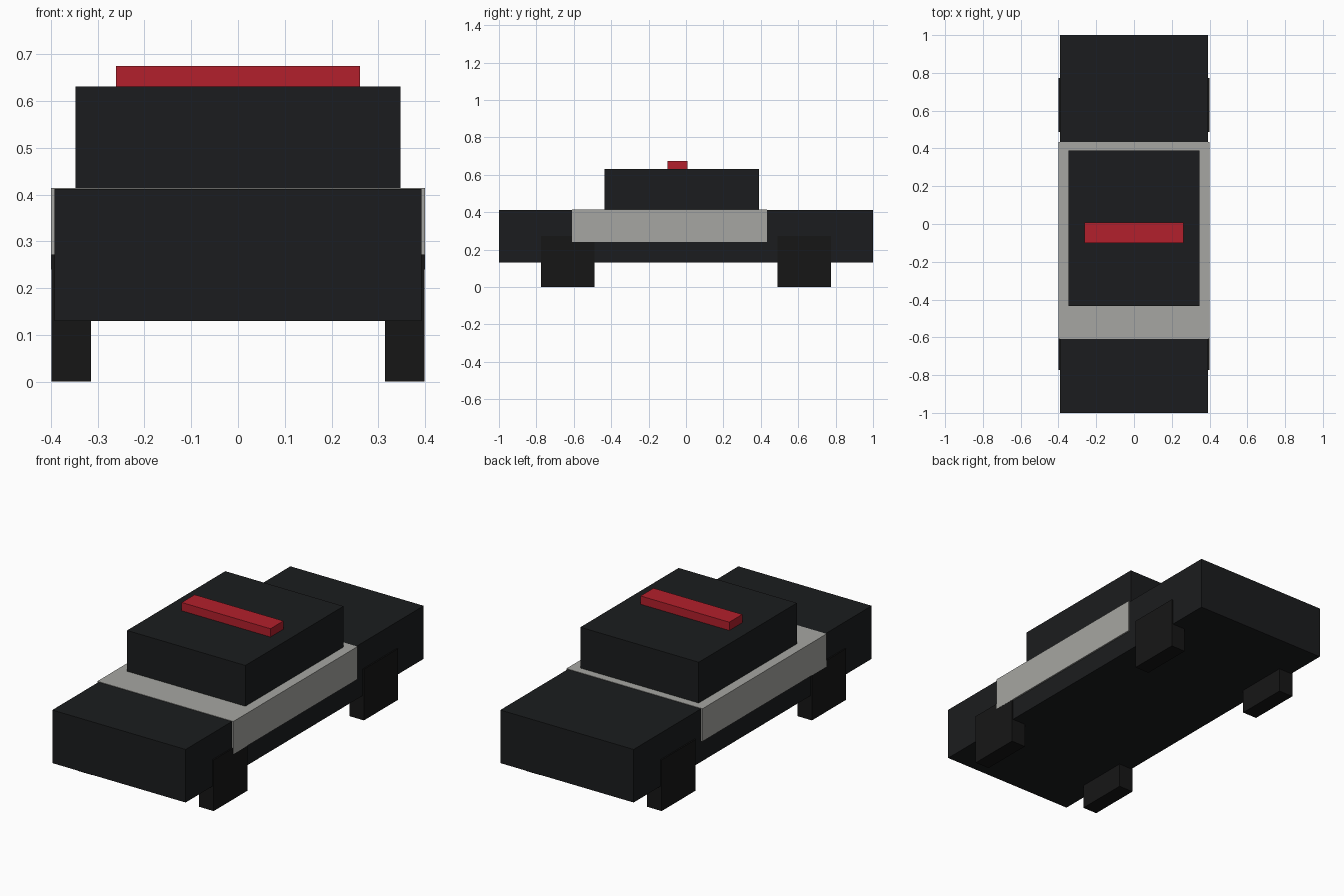
import bpy

if "Cube" in bpy.data.objects:
    bpy.data.objects.remove(bpy.data.objects["Cube"])


def material(name, rgb):
    m = bpy.data.materials.new(name)
    m.diffuse_color = (*rgb, 1)
    m.use_nodes = True
    m.node_tree.nodes["Principled BSDF"].inputs["Base Color"].default_value = m.diffuse_color
    return m


def box(name, x, y, z, mat):
    """Box from (min, max) ranges on each axis."""
    bpy.ops.mesh.primitive_cube_add(size=1)
    ob = bpy.context.object
    ob.name = name
    ob.location = [(r[0] + r[1]) / 2 for r in (x, y, z)]
    ob.scale = [r[1] - r[0] for r in (x, y, z)]
    bpy.ops.object.transform_apply(location=True, scale=True)
    ob.data.materials.append(mat)
    return ob


black = material("black_paint", (0.011, 0.012, 0.013))
rubber = material("rubber", (0.008, 0.008, 0.008))
pale = material("pale_paint", (0.38, 0.38, 0.36))
red = material("red_light", (0.45, 0.014, 0.025))

# Body, door band, cabin and roof light
box("body", (-0.392, 0.392), (-1, 1), (0.13, 0.412), black)
box("door_band", (-0.4, 0.4), (-0.61, 0.433), (0.24, 0.414), pale)
box("cabin", (-0.348, 0.348), (-0.435, 0.39), (0.412, 0.631), black)
box("light_bar", (-0.261, 0.261), (-0.1, 0.009), (0.629, 0.675), red)

# Four block wheels, mirrored left/right and front/back
for end, cy in (("front", -0.631), ("rear", 0.631)):
    for side, cx in (("left", -0.3565), ("right", 0.3565)):
        box(f"{end}_{side}_wheel", (cx - 0.0425, cx + 0.0425),
            (cy - 0.143, cy + 0.143), (0, 0.272), rubber)
